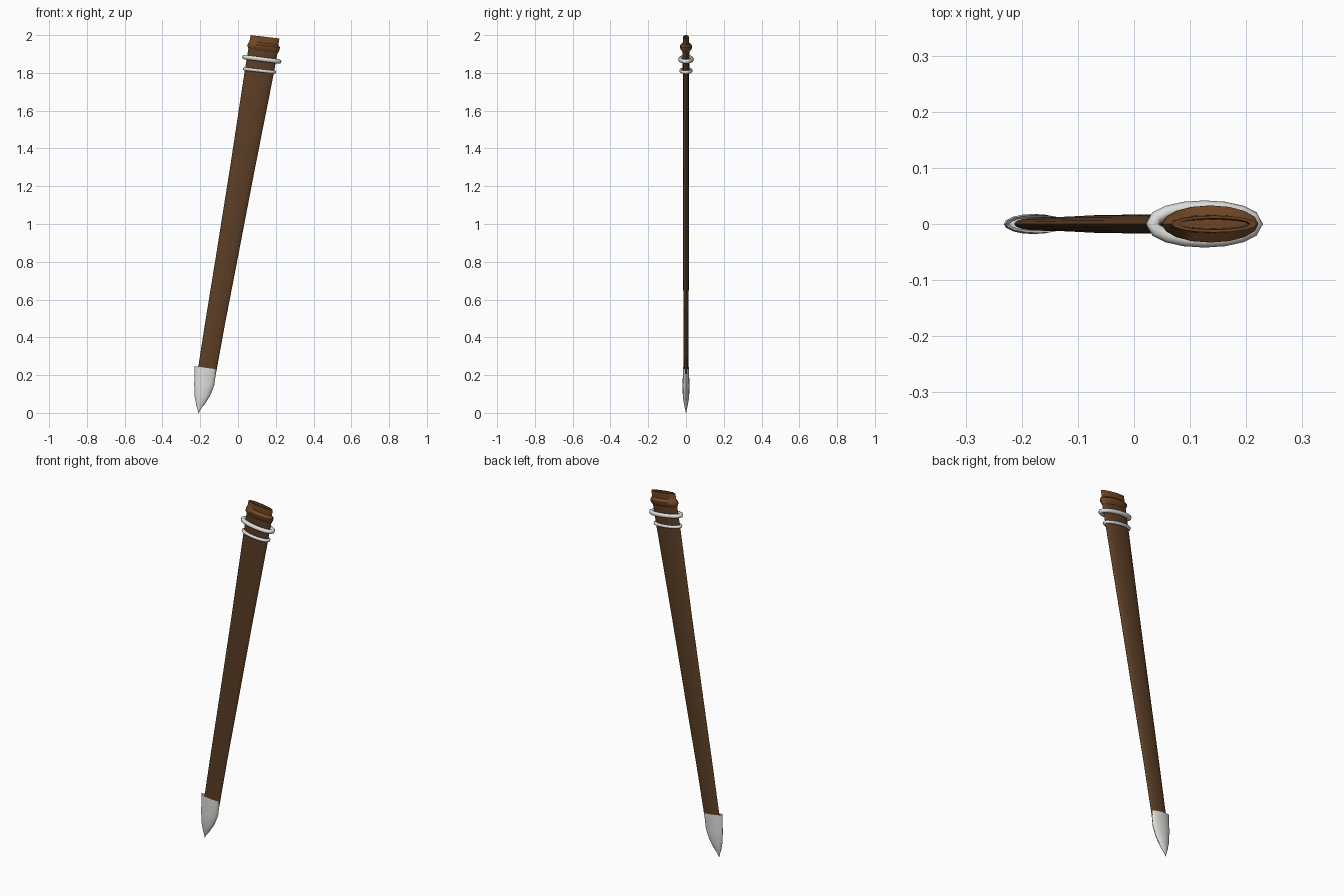
import bpy, bmesh, math
from mathutils import Vector

if "Cube" in bpy.data.objects:
    bpy.data.objects.remove(bpy.data.objects["Cube"])


def mat(name, col):
    m = bpy.data.materials.new(name)
    m.diffuse_color = (*col, 1)
    m.use_nodes = True
    m.node_tree.nodes["Principled BSDF"].inputs["Base Color"].default_value = m.diffuse_color
    return m


leather = mat("dark brown leather", (0.105, 0.048, 0.018))
throat_brown = mat("warm brown throat", (0.16, 0.062, 0.018))
silver = mat("silver white", (0.72, 0.72, 0.70))
N = 16


def lens(left, right, hy):
    """Flattened oval spanning two front-view points (x, z)."""
    l, r = Vector((left[0], 0, left[1])), Vector((right[0], 0, right[1]))
    c, h = (l + r) / 2, (r - l) / 2
    return [c + h * math.cos(a) + Vector((0, hy * math.sin(a), 0))
            for a in (2 * math.pi * i / N for i in range(N))]


def finish(name, bm, material, angle=40):
    bmesh.ops.recalc_face_normals(bm, faces=bm.faces)
    me = bpy.data.meshes.new(name)
    bm.to_mesh(me)
    bm.free()
    ob = bpy.data.objects.new(name, me)
    bpy.context.collection.objects.link(ob)
    me.materials.append(material)
    bpy.ops.object.select_all(action='DESELECT')
    ob.select_set(True)
    bpy.context.view_layer.objects.active = ob
    bpy.ops.object.shade_smooth_by_angle(angle=math.radians(angle))
    return ob


def loft(name, sections, material, angle=40):
    """Skin a list of (left, right, half thickness) sections and cap the ends."""
    bm = bmesh.new()
    rings = [[bm.verts.new(p) for p in lens(*s)] for s in sections]
    for a, b in zip(rings, rings[1:]):
        for i in range(N):
            j = (i + 1) % N
            bm.faces.new((a[i], a[j], b[j], b[i]))
    bm.faces.new(rings[0])
    bm.faces.new(rings[-1])
    return finish(name, bm, material, angle)


def band(name, left, right, hy, r, material, sides=8):
    """Round wire following a lens-shaped loop."""
    path = lens(left, right, hy)
    axis = (path[0] - path[N // 2]).cross(Vector((0, 1, 0))).normalized()
    bm = bmesh.new()
    rows = []
    for i, p in enumerate(path):
        t = (path[(i + 1) % N] - path[i - 1]).normalized()
        out = t.cross(axis)
        rows.append([bm.verts.new(p + r * (out * math.cos(a) + axis * math.sin(a)))
                     for a in (2 * math.pi * k / sides for k in range(sides))])
    for i in range(N):
        a, b = rows[i], rows[(i + 1) % N]
        for k in range(sides):
            m = (k + 1) % sides
            bm.faces.new((a[k], a[m], b[m], b[k]))
    return finish(name, bm, material, 60)


# Long tapering sheath
loft("sheath_body", [
    ((-0.214, 0.22), (-0.117, 0.205), 0.012),
    ((-0.172, 0.49), (-0.068, 0.475), 0.013),
    ((-0.120, 0.81), (-0.007, 0.790), 0.016),
    ((-0.042, 1.30), (0.087, 1.280), 0.017),
    ((0.034, 1.80), (0.186, 1.780), 0.017),
    ((0.056, 1.935), (0.211, 1.915), 0.019),
], leather)

# Throat with flared collar and a sunken mouth slit
loft("throat", [
    ((0.056, 1.925), (0.212, 1.905), 0.020),
    ((0.050, 1.943), (0.220, 1.922), 0.033),
    ((0.052, 1.955), (0.222, 1.935), 0.033),
    ((0.061, 1.968), (0.214, 1.948), 0.016),
    ((0.067, 2.000), (0.219, 1.982), 0.015),
    ((0.080, 1.998), (0.207, 1.983), 0.010),
    ((0.078, 1.965), (0.203, 1.950), 0.008),
], throat_brown)

# Two hanging bands
band("upper_band", (0.033, 1.884), (0.218, 1.860), 0.030, 0.012, silver)
band("lower_band", (0.035, 1.821), (0.193, 1.803), 0.027, 0.009, silver)

# Pointed metal tip
loft("chape", [
    ((-0.222, 0.225), (-0.122, 0.212), 0.012),
    ((-0.229, 0.247), (-0.114, 0.231), 0.016),
    ((-0.232, 0.150), (-0.126, 0.145), 0.018),
    ((-0.229, 0.085), (-0.148, 0.090), 0.017),
    ((-0.221, 0.040), (-0.177, 0.045), 0.010),
    ((-0.214, 0.018), (-0.198, 0.020), 0.004),
    ((-0.211, 0.000), (-0.208, 0.000), 0.001),
], silver)
